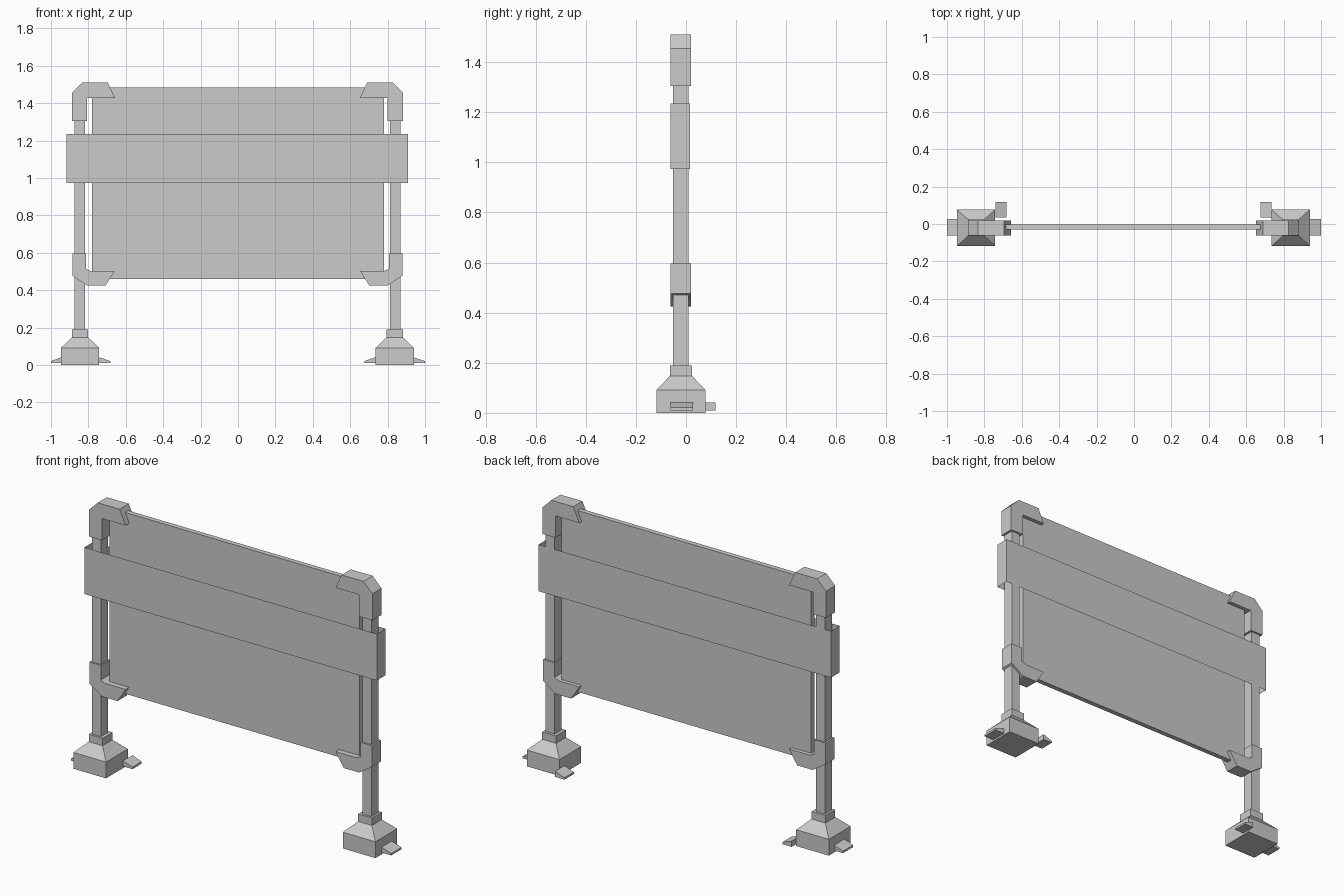
import bpy, bmesh

if "Cube" in bpy.data.objects:
    bpy.data.objects.remove(bpy.data.objects["Cube"])

CX = -0.003   # symmetry plane of the barrier
YC = -0.021   # centre depth of posts and feet


def finish(name, bm):
    bmesh.ops.recalc_face_normals(bm, faces=bm.faces)
    me = bpy.data.meshes.new(name)
    bm.to_mesh(me)
    bm.free()
    ob = bpy.data.objects.new(name, me)
    bpy.context.collection.objects.link(ob)
    return ob


def prism(name, profile, y0, y1):
    """Extrude an x/z profile from y0 to y1."""
    bm = bmesh.new()
    f = bm.faces.new([bm.verts.new((x, y0, z)) for x, z in profile])
    ext = bmesh.ops.extrude_face_region(bm, geom=[f])["geom"]
    vs = [g for g in ext if isinstance(g, bmesh.types.BMVert)]
    bmesh.ops.translate(bm, verts=vs, vec=(0, y1 - y0, 0))
    return finish(name, bm)


def loft(name, cx, cy, rings, caps=True):
    """Stack rectangles (half x, half y, z) into one shell."""
    bm = bmesh.new()
    loops = [[bm.verts.new((cx + sx * hx, cy + sy * hy, z))
              for sx, sy in ((-1, -1), (1, -1), (1, 1), (-1, 1))] for hx, hy, z in rings]
    for a, b in zip(loops, loops[1:]):
        for i in range(4):
            j = (i + 1) % 4
            bm.faces.new((a[i], a[j], b[j], b[i]))
    if caps:
        bm.faces.new(loops[0])
        bm.faces.new(loops[-1])
    return finish(name, bm)


# Main board, and the open-ended sleeve wrapped around board and posts
loft("board", 0, -0.016, [(0.78, 0.014, 0.46), (0.78, 0.014, 1.483)])
loft("wrap_band", CX, -0.023, [(0.913, 0.039, 0.973), (0.913, 0.039, 1.236)], caps=False)

# Corner bracket and foot tab profiles, as distance from the symmetry plane
top_bracket = [(0.885, 1.305), (0.885, 1.455), (0.83, 1.51), (0.693, 1.51),
               (0.655, 1.428), (0.803, 1.428), (0.803, 1.305)]
low_bracket = [(0.882, 0.597), (0.882, 0.477), (0.802, 0.424), (0.706, 0.424),
               (0.655, 0.503), (0.785, 0.503), (0.81, 0.515), (0.81, 0.597)]
inner_tab = [(0.738, 0.01), (0.738, 0.042), (0.68, 0.021), (0.68, 0.01)]

for side, s in (("left", -1), ("right", 1)):
    def mirrored(pts):
        return [(CX + s * x, z) for x, z in pts]

    px = CX + s * 0.844
    # Post and weighted foot with its collar
    loft(side + "_post", px, YC, [(0.028, 0.031, 0.17), (0.028, 0.031, 1.45)])
    loft(side + "_foot", CX + s * 0.841, -0.02,
         [(0.102, 0.097, 0), (0.102, 0.097, 0.092), (0.043, 0.044, 0.148), (0.043, 0.044, 0.19)])
    # Corner brackets
    prism(side + "_top_bracket", mirrored(top_bracket), -0.062, 0.02)
    prism(side + "_lower_bracket", mirrored(low_bracket), -0.062, 0.02)
    # Linking tabs: outer one centred, inner one offset to the back
    end = abs(s - CX)
    outer_tab = [(0.94, 0.01), (0.94, 0.042), (end, 0.021), (end, 0.01)]
    prism(side + "_outer_tab", mirrored(outer_tab), -0.062, 0.028)
    prism(side + "_inner_tab", mirrored(inner_tab), 0.034, 0.117)
